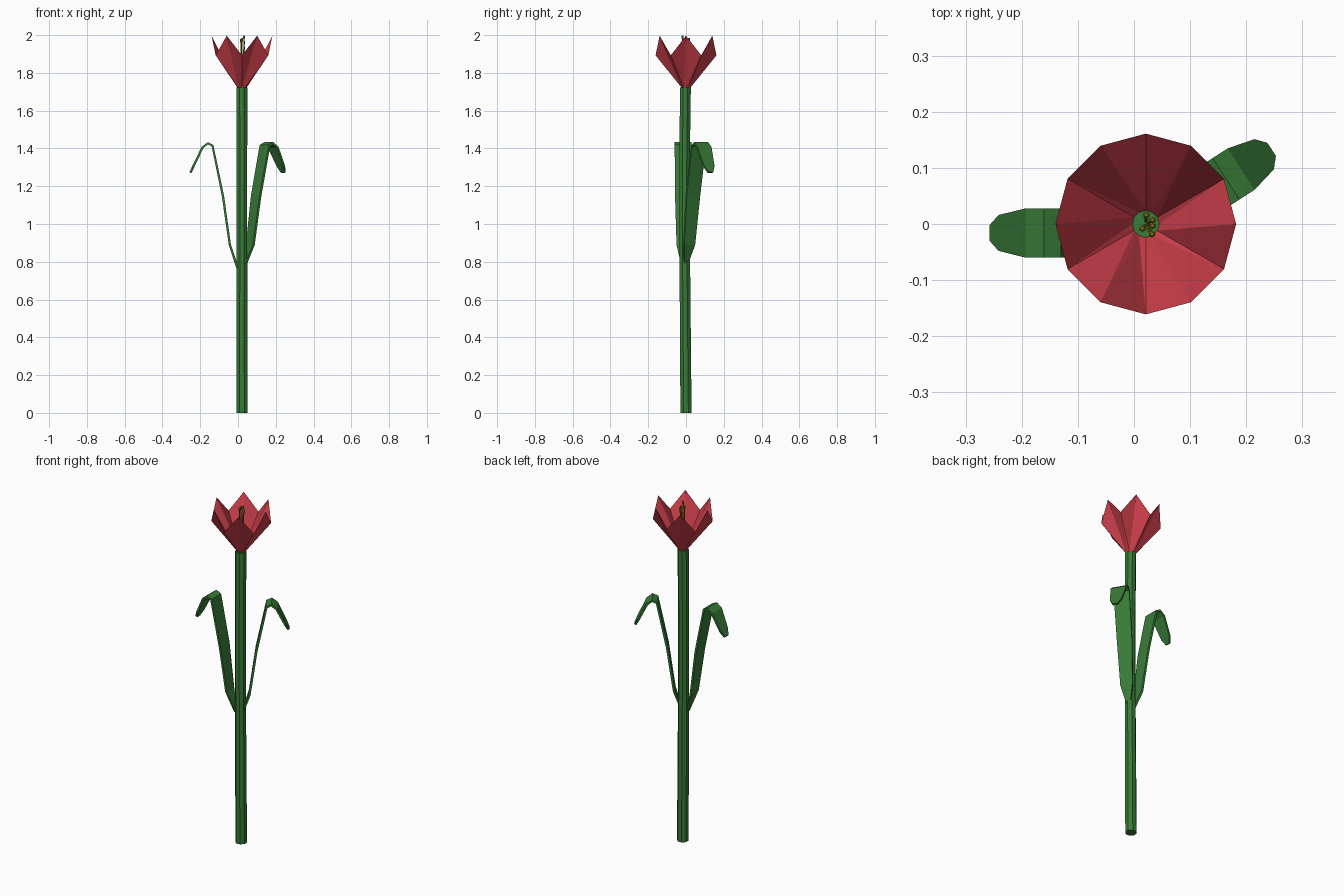
import bpy, bmesh, math
from mathutils import Vector, Matrix

if "Cube" in bpy.data.objects:
    bpy.data.objects.remove(bpy.data.objects["Cube"])


def material(name, color):
    m = bpy.data.materials.new(name)
    m.diffuse_color = (*color, 1)
    m.use_nodes = True
    m.node_tree.nodes["Principled BSDF"].inputs["Base Color"].default_value = m.diffuse_color
    return m


GREEN = material("leaf_green", (0.04, 0.20, 0.04))
RED = material("petal_red", (0.62, 0.05, 0.07))
OLIVE = material("stamen_olive", (0.25, 0.22, 0.01))


def make(name, verts, faces, mat):
    me = bpy.data.meshes.new(name)
    me.from_pydata(verts, [], faces)
    bm = bmesh.new()
    bm.from_mesh(me)
    bmesh.ops.recalc_face_normals(bm, faces=bm.faces)
    bm.to_mesh(me)
    bm.free()
    me.materials.append(mat)
    ob = bpy.data.objects.new(name, me)
    bpy.context.collection.objects.link(ob)
    return ob


def tube(name, rings, sides, mat):
    """Capped tube through (x, y, z, radius) rings."""
    verts, faces = [], []
    for x, y, z, r in rings:
        for k in range(sides):
            a = math.tau * (k + 0.5) / sides
            verts.append((x + r * math.cos(a), y + r * math.sin(a), z))
    for i in range(len(rings) - 1):
        for k in range(sides):
            a, b = i * sides + k, i * sides + (k + 1) % sides
            faces.append((a, b, b + sides, a + sides))
    faces.append(tuple(range(sides)))
    faces.append(tuple(range(len(verts) - sides, len(verts))))
    return make(name, verts, faces, mat)


CX = 0.021

# stem, bending very slightly along its height
tube("stem", [(CX, 0, 0, 0.032), (CX, -0.004, 0.5, 0.031), (CX, -0.007, 0.9, 0.030),
              (CX, -0.008, 1.3, 0.030), (CX, -0.003, 1.722, 0.031)], 8, GREEN)

# blossom: twelve-sided folded cup, tips and valleys alternating
verts, faces = [(CX, 0, 1.715)], []
for k in range(12):
    a = math.tau * k / 12
    c, s = math.cos(a), math.sin(a)
    verts.append((CX + 0.024 * c, 0.024 * s, 1.722))
    verts.append((CX + 0.161 * c, 0.161 * s, 1.997 if k % 2 == 0 else 1.893))
for k in range(12):
    a, b = 1 + 2 * k, 1 + 2 * ((k + 1) % 12)
    faces += [(0, a, b), (a, a + 1, b + 1), (a, b + 1, b)]
make("blossom", verts, faces, RED)

# leaves: curved strips of (distance, height, half width)
LEAF = [(0.004, 0.77, 0.006), (0.043, 0.89, 0.034), (0.080, 1.15, 0.042),
        (0.135, 1.415, 0.044), (0.160, 1.427, 0.044), (0.188, 1.405, 0.044),
        (0.236, 1.305, 0.032), (0.252, 1.272, 0.014)]


def leaf(name, origin, angle):
    rot = Matrix.Rotation(math.radians(angle), 3, 'Z')
    verts = [rot @ Vector((s, side * w, z)) + Vector(origin)
             for s, z, w in LEAF for side in (-1, 1)]
    faces = [(2 * i, 2 * i + 1, 2 * i + 3, 2 * i + 2) for i in range(len(LEAF) - 1)]
    ob = make(name, verts, faces, GREEN)
    mod = ob.modifiers.new("thickness", 'SOLIDIFY')
    mod.thickness = 0.012
    mod.offset = 0


leaf("left_leaf", (0, -0.016, 0), 180)
leaf("right_leaf", (0.029, -0.0065, 0), 32.8)

# stamens: thin stalks with swollen tips
for i, (x, y, z) in enumerate([(0.022, 0.016, 1.985), (0.033, 0.007, 1.97),
                               (0.032, -0.018, 1.998), (0.015, -0.008, 1.98),
                               (0.033, -0.003, 1.94)]):
    bx, by = CX + (x - CX) * 0.3, y * 0.3
    tube(f"stamen_{i + 1}", [(bx, by, 1.715, 0.003), (x, y, z - 0.02, 0.003),
                             (x, y, z - 0.013, 0.006), (x, y, z - 0.004, 0.006),
                             (x, y, z, 0.003)], 6, OLIVE)
